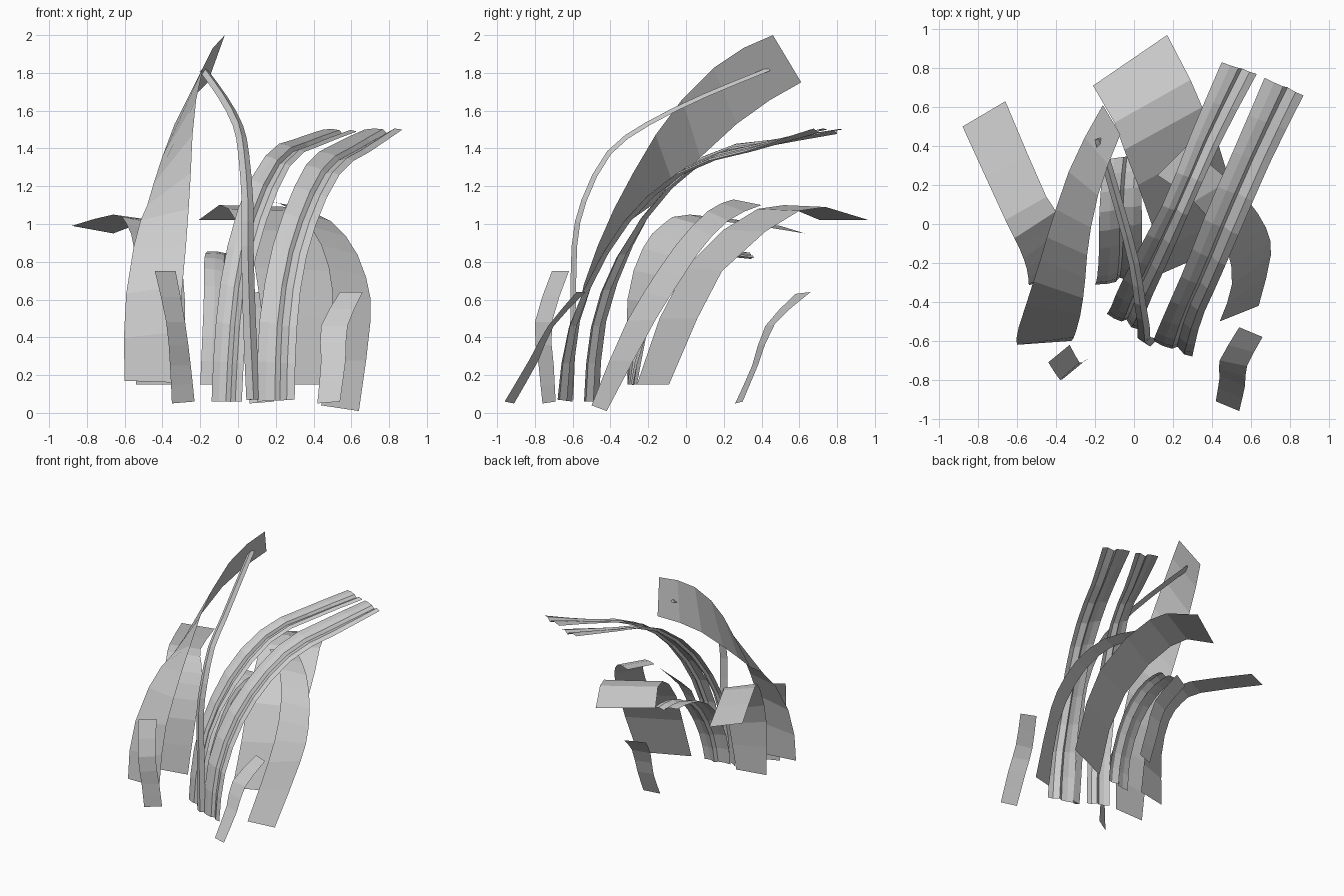
import bpy, bmesh
from mathutils import Vector


def spline(pts, n):
    """Sample a smooth path through the points at n + 1 places."""
    p = [Vector(q) for q in pts]
    p = [2 * p[0] - p[1]] + p + [2 * p[-1] - p[-2]]
    segs, out = len(p) - 3, []
    for k in range(n + 1):
        t = k / n * segs
        i = min(int(t), segs - 1)
        t -= i
        a, b, c, d = p[i:i + 4]
        out.append(0.5 * (2 * b + (c - a) * t + (2 * a - 5 * b + 4 * c - d) * t * t
                          + (3 * b - a - 3 * c + d) * t ** 3))
    return out


def skin(name, rows, closed=False):
    """Join rows of points with faces."""
    bm = bmesh.new()
    vr = [[bm.verts.new(p) for p in r] for r in rows]
    for r, s in zip(vr, vr[1:]):
        m = len(r)
        for j in range(m if closed else m - 1):
            k = (j + 1) % m
            bm.faces.new((r[j], r[k], s[k], s[j]))
    if closed:
        bm.faces.new(vr[0][::-1])
        bm.faces.new(vr[-1])
    me = bpy.data.meshes.new(name)
    bm.to_mesh(me)
    bm.free()
    ob = bpy.data.objects.new(name, me)
    bpy.context.collection.objects.link(ob)
    return ob


def leaf(name, left, right, n=8, ribs=(0, 0), at=(0, 1)):
    """Ribbon between two edges; ribs are offsets across the width."""
    L, R = spline(left, n), spline(right, n)
    rows = []
    for i in range(n + 1):
        a, b = max(i - 1, 0), min(i + 1, n)
        nrm = (R[i] - L[i]).cross(L[b] + R[b] - L[a] - R[a]).normalized()
        rows.append([L[i].lerp(R[i], t) + nrm * o for t, o in zip(at, ribs)])
    return skin(name, rows)


# Tall broad leaf on the left, twisting at the tip
leaf("tall_leaf",
     [(-.60, -.62, .17), (-.60, -.56, .55), (-.54, -.37, .94), (-.48, -.18, 1.10),
      (-.42, .02, 1.30), (-.31, .33, 1.58), (-.16, .61, 1.75)],
     [(-.32, -.60, .16), (-.30, -.56, .60), (-.27, -.44, .95), (-.25, -.28, 1.27),
      (-.23, -.07, 1.60), (-.17, .20, 1.87), (-.07, .46, 2.0)], 10)

# Wide leaf bending to the back
leaf("back_leaf",
     [(.13, -.26, .15), (.13, -.14, .50), (.09, 0, .77), (.02, .20, .97),
      (-.05, .38, 1.08), (-.10, .52, 1.10), (-.21, .71, 1.02)],
     [(.52, -.09, .15), (.53, .06, .50), (.50, .19, .75), (.43, .42, .96),
      (.35, .60, 1.07), (.29, .74, 1.09), (.17, .97, 1.02)], 6)

# Right leaf arching inward
leaf("right_leaf",
     [(.44, -.50, .04), (.50, -.33, .45), (.49, -.17, .72), (.42, -.02, .93),
      (.29, .13, 1.08), (.12, .25, 1.13)],
     [(.64, -.42, .01), (.70, -.18, .46), (.69, -.05, .67), (.61, .09, .88),
      (.47, .24, 1.03), (.27, .40, 1.10)], 9)

# Left leaf drooping outward at the back
leaf("left_leaf",
     [(-.54, -.31, .15), (-.54, -.31, .60), (-.55, -.23, .87), (-.59, -.12, 1.0),
      (-.66, .02, 1.05), (-.88, .50, .99)],
     [(-.29, -.26, .15), (-.28, -.17, .58), (-.31, -.05, .82), (-.37, .04, .95),
      (-.45, .14, 1.02), (-.66, .63, .95)], 10)

# Long ribbed leaves sweeping right and back
RIBS = (0, .006, .002, -.018, .006, 0)
AT = (0, .25, .48, .58, .8, 1)
leaf("ribbed_leaf_centre",
     [(-.14, -.46, .06), (-.12, -.43, .45), (-.07, -.31, .82), (.03, -.12, 1.16),
      (.17, .15, 1.39), (.30, .48, 1.45), (.45, .83, 1.50)],
     [(.02, -.54, .06), (.04, -.51, .42), (.08, -.40, .76), (.18, -.18, 1.10),
      (.30, .10, 1.34), (.45, .43, 1.42), (.63, .77, 1.49)], 11, RIBS, AT)
leaf("ribbed_leaf_right",
     [(.10, -.60, .06), (.11, -.57, .45), (.17, -.43, .83), (.27, -.20, 1.13),
      (.38, .08, 1.34), (.52, .40, 1.43), (.67, .75, 1.50)],
     [(.30, -.68, .07), (.31, -.63, .42), (.35, -.48, .77), (.44, -.28, 1.07),
      (.56, .00, 1.29), (.71, .34, 1.39), (.87, .66, 1.50)], 11, RIBS, AT)

# Shorter ribbed leaf behind
leaf("ribbed_leaf_back",
     [(-.20, -.31, .15), (-.19, -.28, .38), (-.18, -.16, .63), (-.18, .00, .79),
      (-.17, .18, .85), (-.15, .33, .85)],
     [(.02, -.28, .15), (.03, -.23, .36), (.04, -.11, .60), (.04, .04, .76),
      (.04, .21, .83), (.05, .36, .82)], 9, RIBS, AT)

# Small leaves around the base
leaf("small_leaf_right",
     [(.42, -.91, .05), (.44, -.78, .28), (.44, -.70, .46), (.54, -.53, .64)],
     [(.54, -.96, .06), (.57, -.83, .28), (.58, -.73, .46), (.66, -.58, .64)], 6)
leaf("small_leaf_left",
     [(-.35, -.76, .05), (-.36, -.78, .25), (-.38, -.80, .48), (-.44, -.71, .75)],
     [(-.23, -.69, .06), (-.25, -.70, .25), (-.28, -.71, .48), (-.33, -.62, .75)], 6)
leaf("small_leaf_back",
     [(.06, .26, .05), (.06, .35, .25), (.04, .42, .46), (-.03, .58, .63)],
     [(.19, .30, .06), (.19, .38, .25), (.18, .47, .47), (.12, .66, .64)], 6)

# Slim three-sided stem
N = 14
path = spline([(.08, -.60, .07), (.06, -.585, .50), (.05, -.58, .88), (.05, -.53, 1.12),
               (.03, -.40, 1.37), (.0, -.20, 1.52), (-.08, .10, 1.67), (-.18, .44, 1.81)], N)
rows = []
for i, c in enumerate(path):
    along = path[min(i + 1, N)] - path[max(i - 1, 0)]
    nrm = Vector((1, .1, 0)).cross(along).normalized()
    side = along.cross(nrm).normalized()
    w = .036 - .012 * i / N
    rows.append([c - side * w, c + nrm * w * .8, c + side * w])
skin("stem", rows, True)
